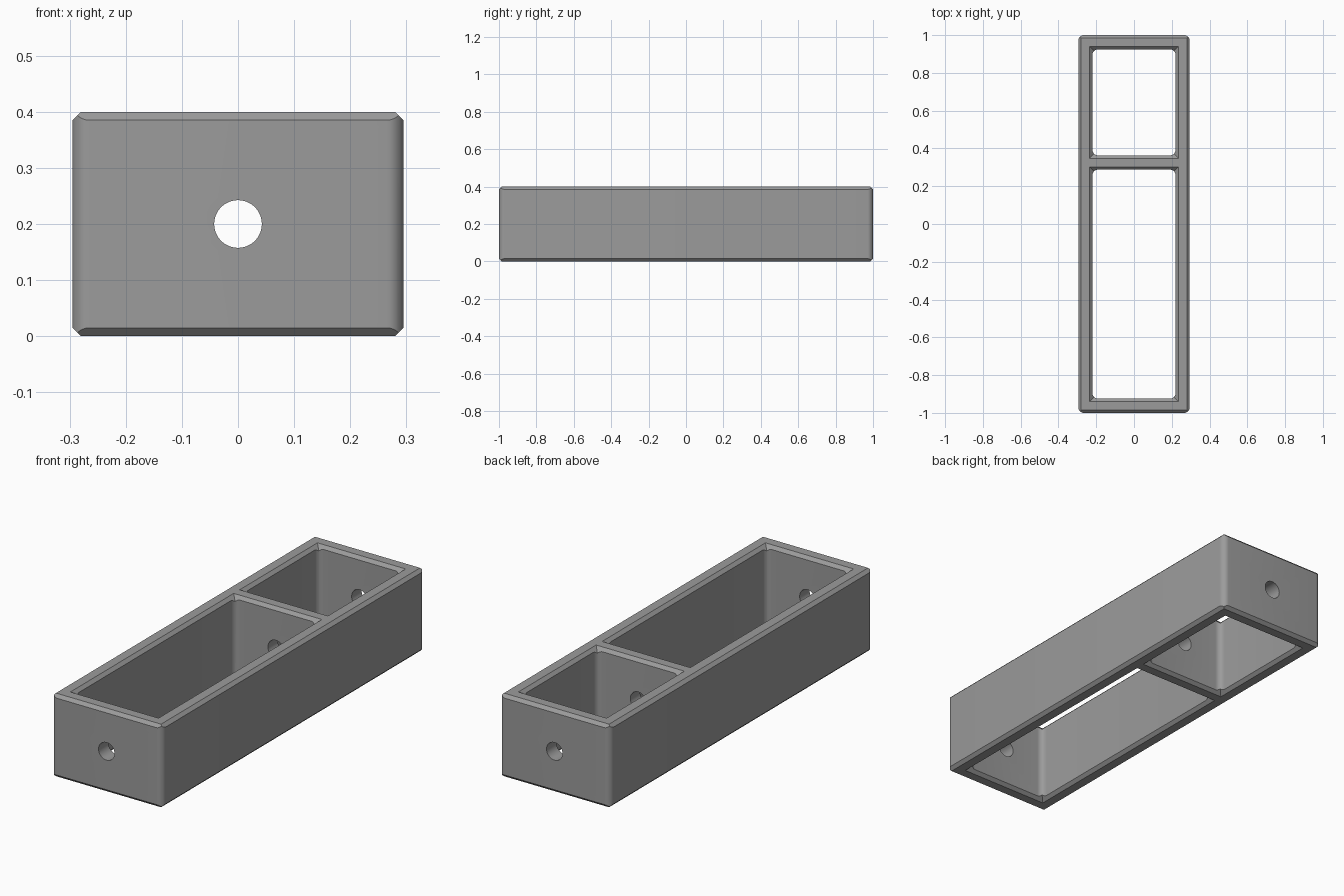
import bpy, bmesh, math

if "Cube" in bpy.data.objects:
    bpy.data.objects.remove(bpy.data.objects["Cube"])

W, L, H = 0.295, 1.0, 0.4       # half width, half length, height
WALL, CH, R = 0.075, 0.015, 0.03  # wall thickness, chamfer, corner radius
DIVIDER = (0.288, 0.363)        # y span of the cross wall


def hull(name, points):
    """Convex solid from its corner points."""
    bm = bmesh.new()
    for p in points:
        bm.verts.new(p)
    bmesh.ops.convex_hull(bm, input=bm.verts)
    bmesh.ops.dissolve_limit(bm, angle_limit=0.01, verts=bm.verts, edges=bm.edges)
    bmesh.ops.recalc_face_normals(bm, faces=bm.faces)
    me = bpy.data.meshes.new(name)
    bm.to_mesh(me)
    bm.free()
    ob = bpy.data.objects.new(name, me)
    bpy.context.collection.objects.link(ob)
    return ob


def rect(x, y0, y1, z):
    return [(-x, y0, z), (x, y0, z), (x, y1, z), (-x, y1, z)]


def rounded_prism(name, x, y0, y1, z0, z1, r, steps=8):
    """Upright block with rounded vertical corners."""
    pts = []
    for cx, cy, start in ((x - r, y1 - r, 0), (r - x, y1 - r, 90),
                          (r - x, y0 + r, 180), (x - r, y0 + r, 270)):
        for i in range(steps + 1):
            a = math.radians(start + 90 * i / steps)
            for z in (z0, z1):
                pts.append((cx + r * math.cos(a), cy + r * math.sin(a), z))
    return hull(name, pts)


def cut(target, tool, operation='DIFFERENCE'):
    """Apply a boolean and discard its tool."""
    mod = target.modifiers.new("cut", 'BOOLEAN')
    mod.operation, mod.solver, mod.object = operation, 'EXACT', tool
    bpy.context.view_layer.objects.active = target
    bpy.ops.object.modifier_apply(modifier=mod.name)
    bpy.data.objects.remove(tool, do_unlink=True)


# Outer block, with rounded uprights and mitred chamfers at top and bottom
frame = rounded_prism("divided_frame", W, -L, L, -0.1, H + 0.1, R)
h = H / 2
envelope = hull("chamfer_envelope",
                rect(W - CH, CH - L, L - CH, 0) + rect(W - CH, CH - L, L - CH, H)
                + rect(W - CH + h, CH - L - h, L - CH + h, h))
cut(frame, envelope, 'INTERSECT')

# Two open compartments with chamfered rims on both sides
x = W - WALL
for y0, y1 in ((WALL - L, DIVIDER[0]), (DIVIDER[1], L - WALL)):
    cut(frame, rounded_prism("compartment", x, y0, y1, -0.1, H + 0.1, R))
    for edge, out in ((0, -1), (H, 1)):
        a, b = 0.02, CH + 0.02
        cut(frame, hull("rim",
                        rect(x + b, y0 - b, y1 + b, edge + out * 0.02)
                        + rect(x - a, y0 + a, y1 - a, edge - out * (CH + a))))

# Round bore through both ends and the cross wall
bore = []
for i in range(48):
    a = math.tau * i / 48
    for y in (-1.2, 1.2):
        bore.append((0.0425 * math.cos(a), y, h + 0.0425 * math.sin(a)))
cut(frame, hull("bore", bore))

# Grey finish and smooth rounded surfaces
grey = bpy.data.materials.new("grey")
grey.diffuse_color = (0.33, 0.33, 0.33, 1)
grey.use_nodes = True
grey.node_tree.nodes["Principled BSDF"].inputs["Base Color"].default_value = grey.diffuse_color
frame.data.materials.clear()
frame.data.materials.append(grey)
for p in frame.data.polygons:
    p.material_index = 0
bpy.ops.object.select_all(action='DESELECT')
frame.select_set(True)
bpy.context.view_layer.objects.active = frame
bpy.ops.object.shade_smooth_by_angle(angle=math.radians(25))
